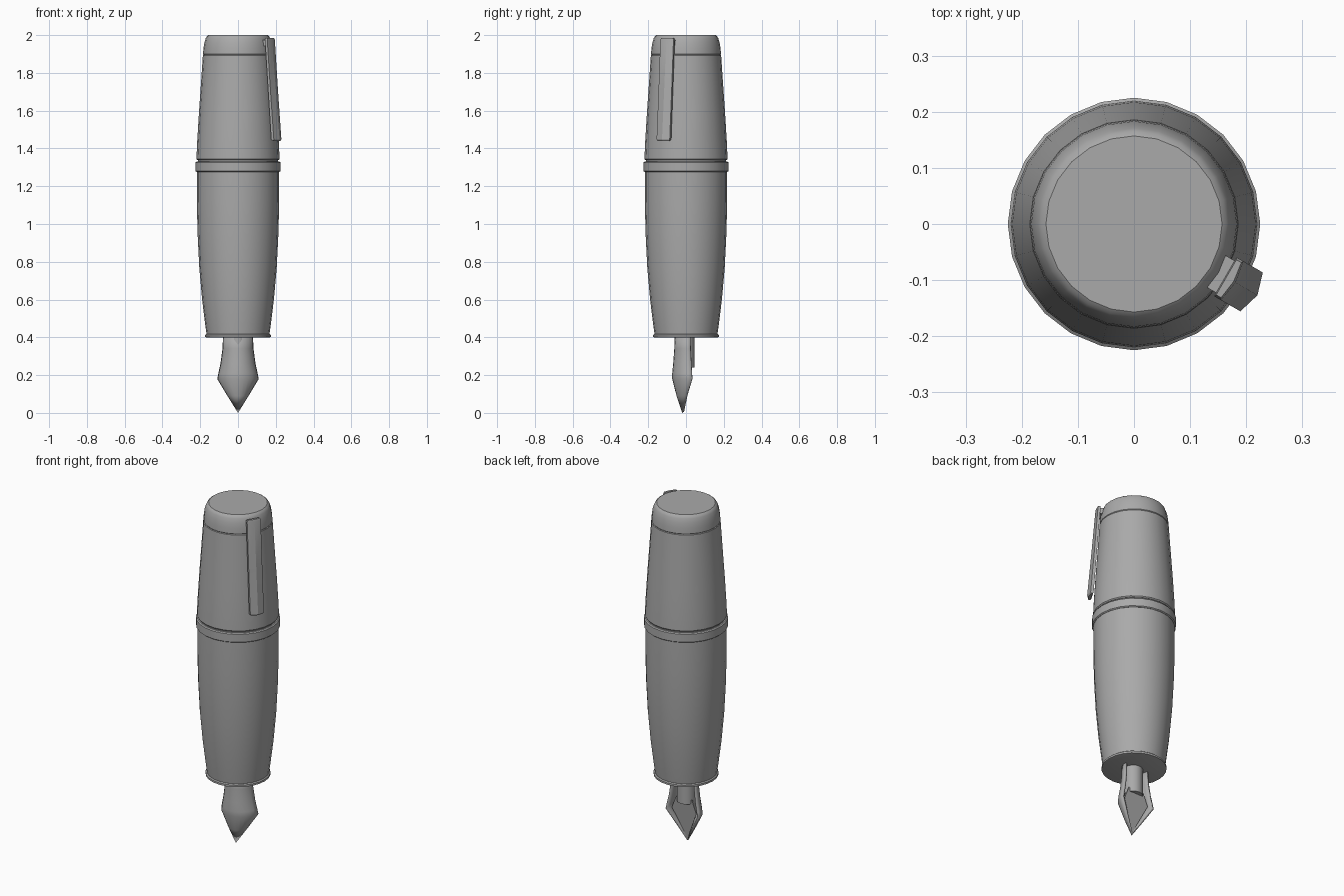
import bpy, bmesh
from math import sin, cos, pi, radians
from mathutils import Matrix

if "Cube" in bpy.data.objects:
    bpy.data.objects.remove(bpy.data.objects["Cube"], do_unlink=True)

grey = bpy.data.materials.new("plain_grey")
grey.use_nodes = True
COLOUR = (0.4, 0.4, 0.4, 1)
grey.diffuse_color = COLOUR
grey.node_tree.nodes["Principled BSDF"].inputs["Base Color"].default_value = COLOUR


def make(name, bm, smooth=30):
    """Turn a bmesh into a named object, smooth with sharp edges kept."""
    bmesh.ops.recalc_face_normals(bm, faces=bm.faces)
    mesh = bpy.data.meshes.new(name)
    bm.to_mesh(mesh)
    bm.free()
    mesh.materials.append(grey)
    obj = bpy.data.objects.new(name, mesh)
    bpy.context.collection.objects.link(obj)
    bpy.ops.object.select_all(action="DESELECT")
    obj.select_set(True)
    bpy.context.view_layer.objects.active = obj
    bpy.ops.object.shade_smooth_by_angle(angle=radians(smooth))
    return obj


def loft(name, sections, smooth=30, closed=True):
    """Skin a list of equal-length cross-sections."""
    bm = bmesh.new()
    rows = [[bm.verts.new(p) for p in s] for s in sections]
    n = len(rows[0])
    for a, b in zip(rows, rows[1:]):
        for i in range(n if closed else n - 1):
            j = (i + 1) % n
            bm.faces.new((a[i], a[j], b[j], b[i]))
    if closed:
        bm.faces.new(rows[0])
        bm.faces.new(rows[-1])
    bmesh.ops.remove_doubles(bm, verts=bm.verts, dist=0.0005)
    return make(name, bm, smooth)


def lathe(name, profile, sides=24):
    """Revolve (radius, height) pairs about the pen axis."""
    turn = [2 * pi * i / sides for i in range(sides)]
    return loft(name, [[(r * cos(a), r * sin(a), z) for a in turn] for r, z in profile])


# Barrel, rings and cap
lathe("end_ring", [(.168, .40), (.174, .402), (.174, .413), (.168, .418)])
lathe("barrel", [(.166, .412), (.174, .47), (.190, .60), (.205, .77), (.214, .95),
                 (.218, 1.12), (.218, 1.28)])
lathe("centre_band", [(.219, 1.275), (.225, 1.28), (.225, 1.326), (.219, 1.331)])
lathe("band_groove", [(.212, 1.32), (.212, 1.35)])
lathe("cap", [(.215, 1.338), (.220, 1.344), (.217, 1.42), (.208, 1.57),
              (.197, 1.73), (.186, 1.893), (.182, 1.897)])
lathe("cap_top", [(.182, 1.896), (.185, 1.90), (.183, 1.93), (.178, 1.96),
                  (.171, 1.983), (.165, 1.994), (.157, 2.0)])

# Nib: a curved shell, open at the back and drawn to a point
arc = [-pi / 2 + pi * i / 12 for i in range(13)]
nib_rows = [(.42, .079, .022, .080), (.34, .082, .024, .086), (.26, .093, .028, .096),
            (.21, .104, .031, .104), (.18, .110, .033, .106), (.09, .056, .007, .057),
            (0, 0, -.02, 0)]
nib = loft("nib", [[(w * sin(a), back - d * cos(a), z) for a in arc]
                   for z, w, back, d in nib_rows], 40, closed=False)
shell = nib.modifiers.new("thickness", "SOLIDIFY")
shell.thickness = 0.012
# Keep the thickness on the concave side
middle = min(nib.data.polygons, key=lambda p: p.center.y)
shell.offset = -1 if middle.normal.y < 0 else 1

# Feed: rounded column with a pointed wedge below it
ring = [2 * pi * i / 16 for i in range(16)]
loft("feed_column", [[(.052 * cos(a), -.008 + .053 * sin(a), z) for a in ring]
                     for z in (.24, .42)])
bm = bmesh.new()
outline = [(-.05, .018, .265), (0, .02, .25), (.05, .018, .265), (.08, .018, .19),
           (0, -.016, .015), (-.08, .018, .19)]
face = bm.faces.new([bm.verts.new(p) for p in outline])
out = bmesh.ops.extrude_face_region(bm, geom=[face], use_keep_orig=True)
for v in out["geom"]:
    if isinstance(v, bmesh.types.BMVert):
        v.co.y -= .035 * min(1, v.co.z / .19)
        v.co.x *= .8
make("feed_wedge", bm, 20)

# Clip: ridged strip leaning outwards, set at an angle around the cap
turn = Matrix.Rotation(radians(-30), 4, "Z")


def strip(z, inner, side, ridge, half):
    return [(inner, -half, z), (side, -half, z), (ridge, 0, z),
            (side, half, z), (inner, half, z)]


clip = loft("clip", [strip(1.44, .231, .239, .249, .036),
                     strip(1.448, .226, .242, .254, .040),
                     strip(1.70, .208, .222, .232, .040),
                     strip(1.975, .188, .202, .209, .040),
                     strip(1.985, .190, .200, .205, .036)], 20)
clip.data.transform(turn)

# Small bracket joining the clip to the cap
bm = bmesh.new()
bmesh.ops.create_cube(bm, size=1, matrix=turn @ Matrix.Translation((.180, 0, 1.958))
                      @ Matrix.Diagonal((.034, .066, .032, 1)))
make("clip_bracket", bm)
